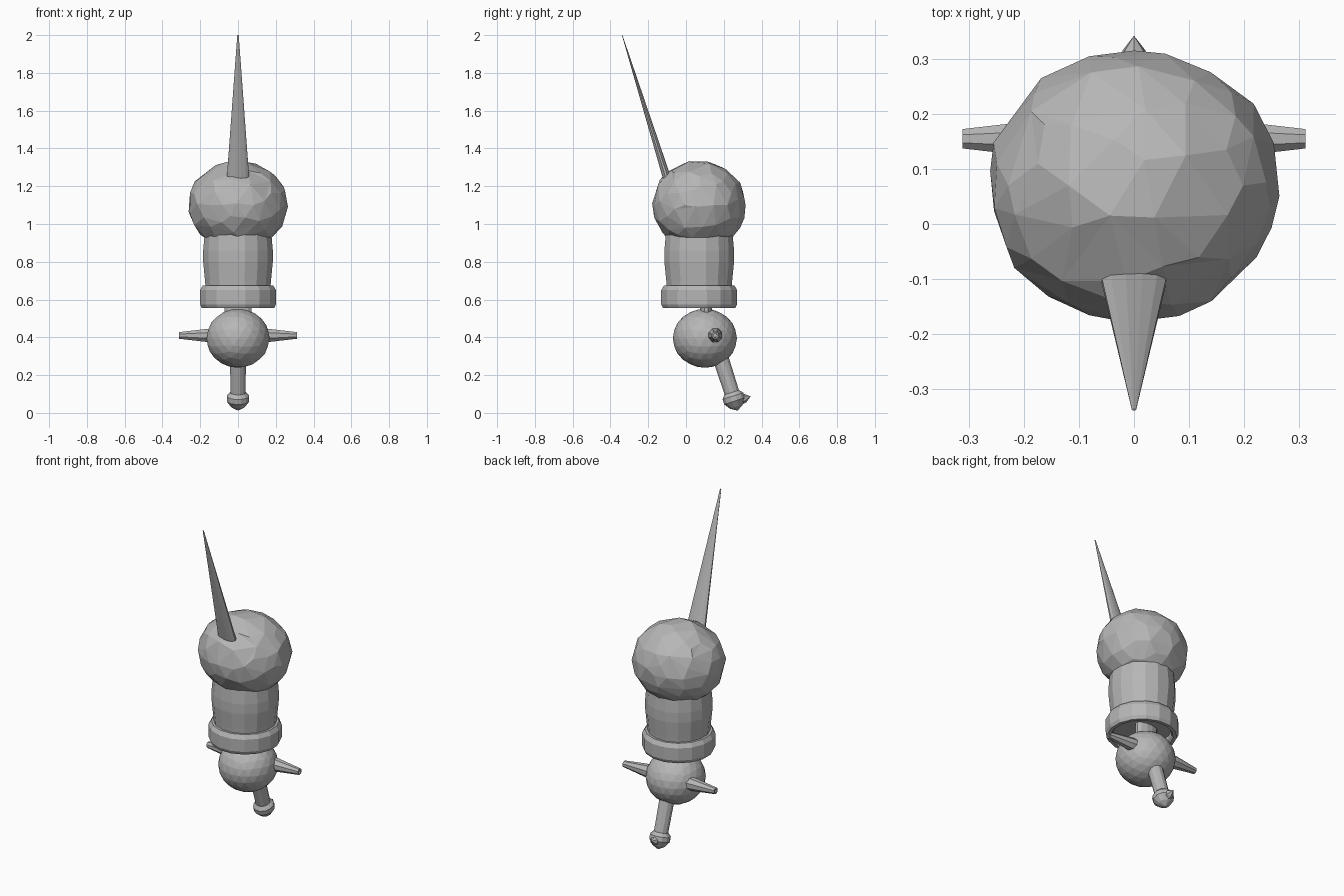
import bpy, bmesh, math, random
from mathutils import Vector

cube = bpy.data.objects.get("Cube")
if cube:
    bpy.data.objects.remove(cube, do_unlink=True)

random.seed(4)
grey = bpy.data.materials.new("plain_grey")
grey.use_nodes = True
colour = (0.47, 0.47, 0.47, 1)
grey.diffuse_color = colour
grey.node_tree.nodes["Principled BSDF"].inputs["Base Color"].default_value = colour


def finish(name, bm, location):
    bmesh.ops.recalc_face_normals(bm, faces=bm.faces)
    mesh = bpy.data.meshes.new(name)
    bm.to_mesh(mesh)
    bm.free()
    mesh.materials.append(grey)
    obj = bpy.data.objects.new(name, mesh)
    obj.location = location
    bpy.context.collection.objects.link(obj)
    return obj


def lathe(name, profile, start, direction=(0, 0, 1), sides=12, flat=1.0):
    """Turn (radius, distance) pairs round an axis; flat squashes the depth."""
    bm = bmesh.new()
    turn = Vector((0, 0, 1)).rotation_difference(Vector(direction).normalized())
    rings = []
    for r, h in profile:
        ring = []
        for i in range(sides):
            a = math.tau * (i + 0.5) / sides
            ring.append(bm.verts.new(turn @ Vector((r * math.cos(a), r * flat * math.sin(a), h))))
        rings.append(ring)
    for low, high in zip(rings, rings[1:]):
        for i in range(sides):
            j = (i + 1) % sides
            bm.faces.new((low[i], low[j], high[j], high[i]))
    bm.faces.new(rings[0])
    bm.faces.new(rings[-1])
    bmesh.ops.remove_doubles(bm, verts=bm.verts, dist=0.0005)
    return finish(name, bm, start)


def ball(name, centre, radii, rough=0.0):
    bm = bmesh.new()
    bmesh.ops.create_icosphere(bm, subdivisions=3, radius=1)
    for v in bm.verts:
        v.co *= 1 + random.uniform(-rough, rough)
        v.co = Vector(c * r for c, r in zip(v.co, radii))
    return finish(name, bm, centre)


# Lumpy faceted head
head = ball("head", (0, 0.07, 1.1), (0.264, 0.248, 0.235), 0.02)
facets = head.modifiers.new("facets", 'DECIMATE')
facets.ratio = 0.65

# Long flattened horn leaning forward
lathe("horn", [(0.06, -0.02), (0.06, 0), (0.004, 0.775)],
      (0, -0.106, 1.26), (0, -0.232, 0.74), 12, 0.36)

# Barrel body with a hollow underside
lathe("body", [(0.155, 0.6), (0.17, 0.6), (0.178, 0.7), (0.188, 0.8),
               (0.188, 0.86), (0.18, 0.95), (0.16, 0.95), (0.155, 0.9)],
      (0, 0.07, 0), sides=16)

# Rolled collar, open in the middle
lathe("collar", [(0.165, 0.66), (0.17, 0.675), (0.19, 0.675), (0.205, 0.65),
                 (0.205, 0.575), (0.195, 0.555), (0.175, 0.555), (0.165, 0.57),
                 (0.165, 0.66)], (0, 0.07, 0), sides=16)

# Flat neck inside the collar
lathe("neck", [(0.075, 0.48), (0.075, 0.9)], (0, 0.107, 0), flat=0.44)

# Lower ball
ball("lower_ball", (0, 0.1, 0.395), (0.167, 0.17, 0.156))

# Side spikes with hollow tips
for side, label in ((1, "left"), (-1, "right")):
    lathe(label + "_spike", [(0.042, 0), (0.038, 0.06), (0.019, 0.212),
                             (0.011, 0.212), (0.01, 0.19)],
          (side * 0.1, 0.155, 0.41), (side, 0, 0), 8)

# Slanted tail with a knob and a small spur
tail_start, tail_axis = (0, 0.19, 0.27), (0, 0.308, -0.951)
lathe("tail", [(0.044, -0.06), (0.041, 0.19)], tail_start, tail_axis)
lathe("tail_knob", [(0.042, 0.17), (0.06, 0.19), (0.06, 0.218),
                    (0.036, 0.25), (0, 0.271)], tail_start, tail_axis)
lathe("tail_spur", [(0.026, 0), (0.024, 0.02), (0, 0.052)],
      (0, 0.293, 0.072), (0, 0.951, 0.308), 6)
